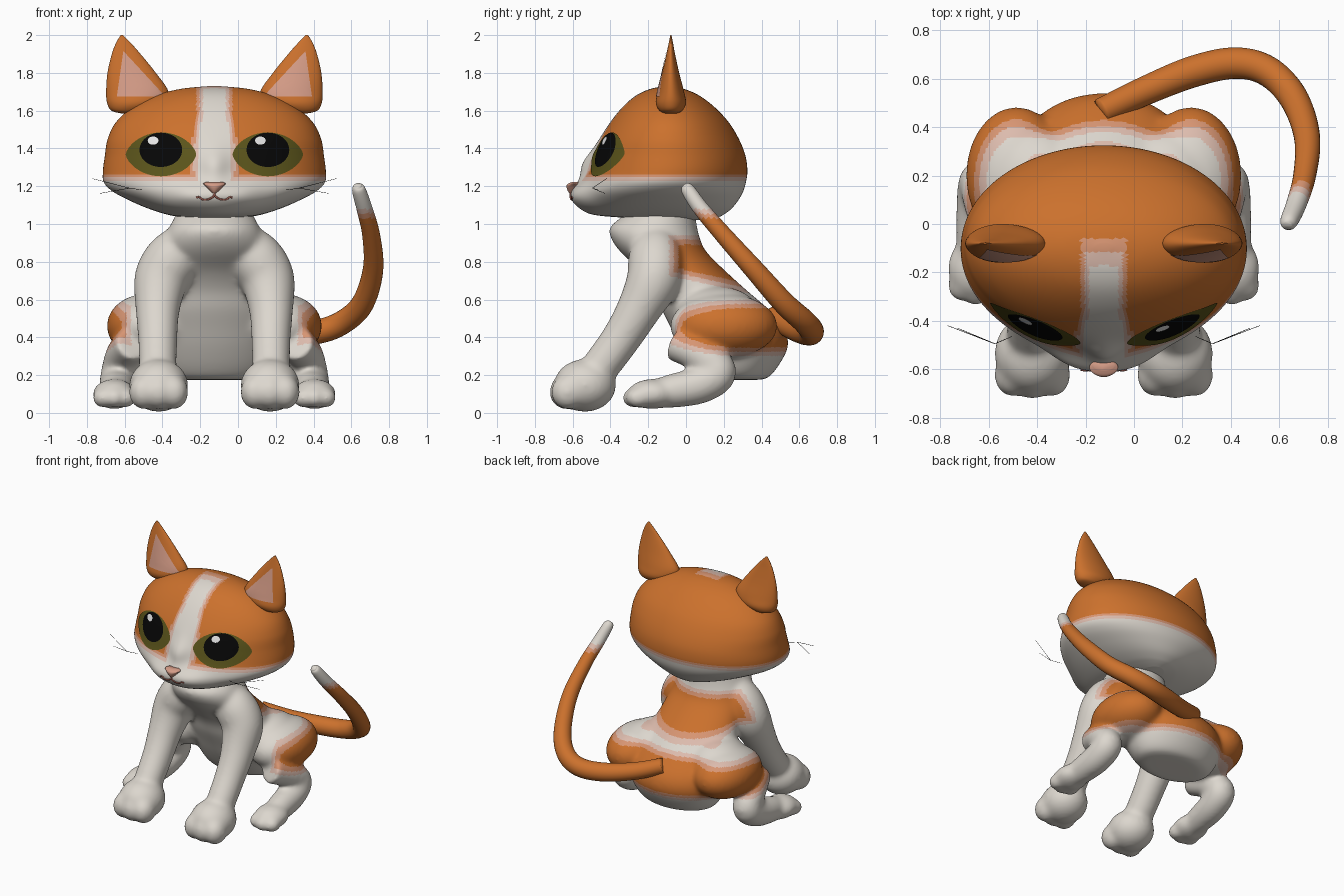
import bpy, bmesh, math
from mathutils import Vector, Quaternion
from mathutils.bvhtree import BVHTree

if "Cube" in bpy.data.objects:
    bpy.data.objects.remove(bpy.data.objects["Cube"], do_unlink=True)

CX = -0.125  # the animal sits left of centre because the tail sweeps out


def material(name, r, g, b):
    m = bpy.data.materials.new(name)
    m.use_nodes = True
    m.diffuse_color = (r, g, b, 1)
    bsdf = next(n for n in m.node_tree.nodes if n.type == "BSDF_PRINCIPLED")
    bsdf.inputs["Base Color"].default_value = (r, g, b, 1)
    bsdf.inputs["Roughness"].default_value = 0.7
    return m


ORANGE = material("orange fur", .6, .165, .026)
PEACH = material("peach fur", .68, .3, .17)
BLUSH = material("blush fur", .72, .5, .42)
WHITE = material("white fur", .72, .68, .62)
PINK = material("pink skin", .66, .33, .24)
OLIVE = material("olive iris", .105, .09, .011)
BLACK = material("black", .002, .002, .002)
GLINT = material("eye glint", .9, .9, .9)
MOUTH = material("mouth red", .36, .12, .09)
COAT = [ORANGE, PEACH, BLUSH, WHITE]


def spline(keys, n):
    """Smooth samples through key tuples."""
    out = []
    for i in range(len(keys) - 1):
        a, b, c, d = (keys[min(max(i + k, 0), len(keys) - 1)] for k in (-1, 0, 1, 2))
        for j in range(n):
            t = j / n
            out.append([q + .5 * t * (r - p + t * (2 * p - 5 * q + 4 * r - s
                        + t * (3 * (q - r) + s - p))) for p, q, r, s in zip(a, b, c, d)])
    out.append(list(keys[-1]))
    return out


def finish(name, bm, mat):
    mesh = bpy.data.meshes.new(name)
    bm.to_mesh(mesh)
    bm.free()
    mesh.materials.append(mat)
    mesh.polygons.foreach_set("use_smooth", [True] * len(mesh.polygons))
    ob = bpy.data.objects.new(name, mesh)
    ob.location.x = CX
    bpy.context.collection.objects.link(ob)
    return ob


def skin(name, rings, mat, sheet=False):
    """Bridge rings of points; a sheet stays open and faces the front."""
    bm = bmesh.new()
    loops = [[bm.verts.new(p) for p in ring] for ring in rings]
    for a, b in zip(loops, loops[1:]):
        for i in range(len(a)):
            bm.faces.new((a[i - 1], a[i], b[i], b[i - 1]))
    bm.faces.new(loops[0][::-1])
    if not sheet:
        bm.faces.new(loops[-1])
    bmesh.ops.recalc_face_normals(bm, faces=bm.faces)
    bm.normal_update()
    if sheet and sum(f.normal.y for f in bm.faces) > 0:
        bmesh.ops.reverse_faces(bm, faces=bm.faces)
    return finish(name, bm, mat)


def loft(name, keys, mat, n=6, segs=64, bulge=None, side=1):
    """Stack of ellipses: height, half width, front y, back y, centre x."""
    rings = []
    for z, hw, yf, yb, *xc in spline(keys, n):
        ring = []
        for i in range(segs):
            a = math.tau * i / segs
            x = hw * math.sin(a) + (xc[0] if xc else 0)
            y = (yf + yb) / 2 - (yb - yf) / 2 * math.cos(a)
            if bulge and math.cos(a) > 0:
                y -= bulge(x, z)
            ring.append((side * x, y, z))
        rings.append(ring)
    return skin(name, rings, mat)


def tube(name, keys, mat, n=6, segs=24):
    """Round sweep along a path of x, y, z, radius."""
    pts = spline(keys, n)
    pos = [Vector(p[:3]) for p in pts]
    tan = [(pos[min(i + 1, len(pos) - 1)] - pos[max(i - 1, 0)]).normalized()
           for i in range(len(pos))]
    q, last, rings = Quaternion(), Vector((0, 0, 1)), []
    for p, t, k in zip(pos, tan, pts):
        q = last.rotation_difference(t) @ q
        last = t
        rings.append([p + q @ Vector((math.cos(a), math.sin(a), 0)) * k[3]
                      for a in (math.tau * i / segs for i in range(segs))])
    return skin(name, rings, mat)


def ball(name, loc, radii, mat):
    bm = bmesh.new()
    bmesh.ops.create_uvsphere(bm, u_segments=40, v_segments=24, radius=1)
    for v in bm.verts:
        v.co = Vector([c * r + l for c, r, l in zip(v.co, radii, loc)])
    return finish(name, bm, mat)


def surface(ob):
    return BVHTree.FromPolygons([v.co for v in ob.data.vertices],
                                [p.vertices[:] for p in ob.data.polygons])


def project(tree, x, z, lift):
    hit, normal, _, _ = tree.ray_cast(Vector((x, -3, z)), Vector((0, 1, 0)))
    return hit + (normal if normal.y < 0 else -normal) * lift


def decal(name, tree, outline, mat, lift):
    """Thin patch laid on a surface, outlined in x and z."""
    cx, cz = (sum(p[i] for p in outline) / len(outline) for i in (0, 1))
    rings = [[project(tree, cx + (x - cx) * k, cz + (z - cz) * k, lift) for x, z in outline]
             for k in (.02, .2, .35, .5, .65, .8, .9, 1)]
    skin(name, rings, mat, sheet=True)


def oval(cx, cz, rx, rz, power=0):
    return [(cx + rx * math.cos(t), cz + rz * math.sin(t) * abs(math.sin(t)) ** power)
            for t in (math.tau * i / 48 for i in range(48))]


def paint(ob, rule, fade=.025):
    """Orange below zero, then two pale bands, then white."""
    ob.data.materials.clear()
    for m in COAT:
        ob.data.materials.append(m)
    for p in ob.data.polygons:
        d = rule(*p.center) / fade
        p.material_index = 0 if d < 0 else 1 if d < 1 else 2 if d < 2 else 3


# Torso, limbs and paws, fused into one smooth body
parts = [loft("body", [
    (.175, .2, .12, .4), (.19, .27, .08, .44), (.25, .32, .03, .49), (.35, .36, -.03, .54),
    (.45, .37, -.08, .52), (.55, .355, -.13, .435), (.65, .315, -.17, .32),
    (.75, .29, -.24, .21), (.85, .28, -.345, .11), (.92, .265, -.395, .075),
    (.98, .24, -.405, .06), (1.04, .21, -.34, .05), (1.12, .18, -.28, .04)], WHITE)]
for s in (-1, 1):
    parts += [
        ball("thigh", (s * .36, .2, .46), (.21, .285, .17), WHITE),
        ball("hip", (s * .26, .17, .5), (.22, .23, .17), WHITE),
        tube("front_leg", [(s * .13, -.17, .93, .1), (s * .21, -.16, .83, .145),
                           (s * .28, -.17, .71, .145), (s * .3, -.25, .55, .118),
                           (s * .3, -.34, .4, .105), (s * .3, -.45, .25, .1),
                           (s * .3, -.53, .16, .09)], WHITE),
        ball("front_paw", (s * .295, -.535, .145), (.157, .165, .14), WHITE),
        tube("hind_leg", [(s * .43, -.06, .37, .095), (s * .48, .07, .31, .095),
                          (s * .5, .17, .22, .1), (s * .51, .08, .15, .1),
                          (s * .52, -.08, .115, .09), (s * .53, -.22, .09, .065)], WHITE),
        ball("hind_paw", (s * .53, -.18, .1), (.115, .13, .08), WHITE),
    ]
    for t in (-1, 0, 1):
        parts += [
            ball("front_toe", (s * .295 + t * .08, -.635 + .01 * abs(t), .11),
                 (.078, .09, .092), WHITE),
            ball("hind_toe", (s * .53 + t * .06, -.275 + .02 * abs(t), .08),
                 (.056, .065, .054), WHITE)]
bpy.ops.object.select_all(action="DESELECT")
for ob in parts:
    ob.select_set(True)
body = parts[0]
bpy.context.view_layer.objects.active = body
bpy.ops.object.join()
fuse = body.modifiers.new("fuse", "REMESH")
fuse.mode, fuse.voxel_size = "VOXEL", .011
soften = body.modifiers.new("soften", "SMOOTH")
soften.factor, soften.iterations = .5, 36
for mod in ("fuse", "soften"):
    bpy.ops.object.modifier_apply(modifier=mod)
body.data.polygons.foreach_set("use_smooth", [True] * len(body.data.polygons))


def body_coat(x, y, z):
    saddle = (math.hypot(max(.3 - y, 0) / .33, (z - .45) / .105) - 1) * .12
    saddle = max(saddle, min(.49 - abs(x), .26 - y))
    shoulders = max(-.04 - y, z - .89, .765 - .22 * (y + .04) - z)
    return min(saddle, shoulders)


paint(body, body_coat)

# Tail
tail = tube("tail", [
    (-.01, .465, .51, .055), (.17, .55, .455, .06), (.37, .63, .425, .065),
    (.545, .665, .43, .065), (.68, .63, .48, .063), (.785, .52, .58, .06),
    (.84, .36, .76, .054), (.83, .2, .94, .047), (.795, .08, 1.08, .042),
    (.765, .01, 1.18, .036), (.76, -.01, 1.205, .018)], ORANGE, n=10)
paint(tail, lambda x, y, z: z - 1.03)


# Head with a broad muzzle and raised nose bridge
def muzzle(x, z):
    return (.045 * math.exp(-(x / .22) ** 4 - ((z - 1.155) / .07) ** 2)
            + .045 * math.exp(-(x / .075) ** 2 - ((z - 1.31) / .09) ** 2))


head = loft("head", [
    (1.022, .08, -.1, .13), (1.035, .17, -.35, .17), (1.05, .25, -.49, .2),
    (1.08, .345, -.545, .24), (1.12, .44, -.565, .273),
    (1.17, .535, -.56, .302), (1.22, .585, -.54, .317), (1.28, .59, -.515, .325),
    (1.36, .58, -.49, .315), (1.45, .565, -.455, .28), (1.54, .52, -.4, .225),
    (1.62, .43, -.335, .15), (1.68, .31, -.265, .07), (1.715, .18, -.19, -.01),
    (1.73, .03, -.11, -.08)], WHITE, n=8, segs=256, bulge=muzzle)


def head_coat(x, y, z):
    blaze = .095 + .03 * min(max((1.6 - z) / .2, 0), 1)
    return max(1.262 - z, min(blaze - abs(x), -.3 * (y + .06)))


paint(head, head_coat, .017)
face = surface(head)

# Nose and mouth
loft("nose", [(1.163, .012, -.618, -.57), (1.18, .028, -.628, -.565), (1.2, .047, -.633, -.56),
              (1.213, .06, -.625, -.56), (1.222, .045, -.605, -.56)], PINK, segs=32)
for s in (-1, 1):
    line = [(0, 1.17), (.004, 1.148), (.03, 1.132), (.06, 1.13), (.08, 1.142), (.095, 1.14)]
    tube("mouth", [(*project(face, s * x, z, .002), .005) for x, z in line], MOUTH, segs=8)

for s in (-1, 1):
    # Eyes
    decal("iris", face, oval(s * .281, 1.367, .186, .116, .3), OLIVE, .004)
    decal("pupil", face, oval(s * .281, 1.39, .112, .09), BLACK, .007)
    decal("glint", face, oval(s * .281 - .04, 1.438, .028, .021), GLINT, .0095)

    # Ears with pink inner triangles
    ear = loft("ear", [
        (1.585, .03, -.11, -.05, .46), (1.6, .095, -.14, -.02, .45), (1.64, .148, -.16, 0, .42),
        (1.7, .165, -.15, -.01, .408), (1.8, .128, -.126, -.036, .438),
        (1.9, .076, -.104, -.058, .467), (1.96, .038, -.091, -.069, .482),
        (2, .006, -.083, -.077, .49)], ORANGE, segs=48, side=s)
    corners = [(.515, 1.675), (.262, 1.675), (.482, 1.915)]
    edge = [(s * (a[0] + (b[0] - a[0]) * k / 8), a[1] + (b[1] - a[1]) * k / 8)
            for a, b in zip(corners, corners[1:] + corners[:1]) for k in range(8)]
    decal("inner_ear", surface(ear), edge, PINK, .004)

    # Whiskers
    for x, y, z in ((.645, -.42, 1.24), (.605, -.43, 1.162)):
        tube("whisker", [(s * .38, -.465, 1.18, .001), (s * .45, -.495, 1.19, .0015),
                         (s * x, y, z, .001)], BLACK, n=1, segs=6)
